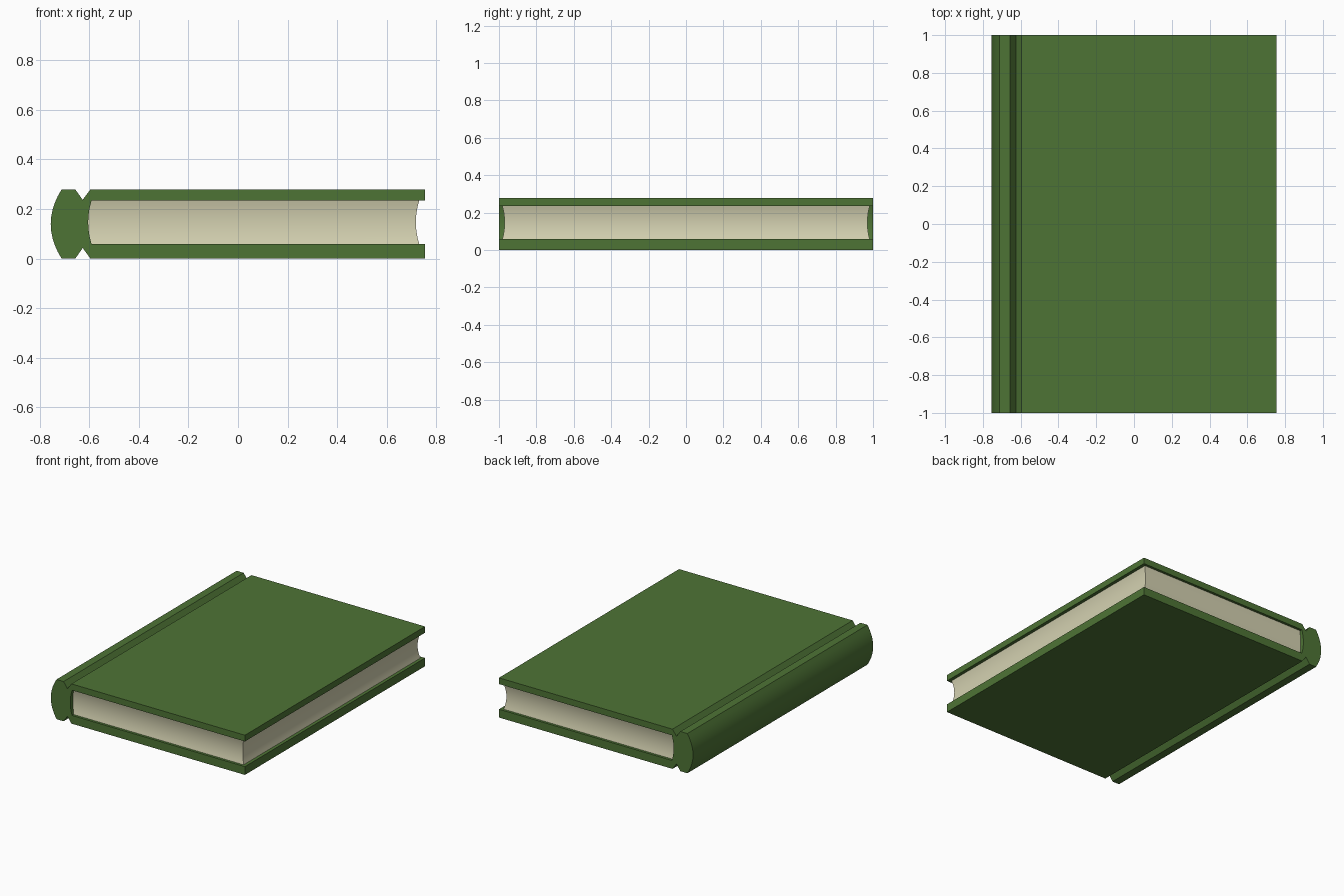
import bpy, bmesh, math

if "Cube" in bpy.data.objects:
    bpy.data.objects.remove(bpy.data.objects["Cube"])


def material(name, rgb):
    m = bpy.data.materials.new(name)
    m.diffuse_color = (*rgb, 1)
    m.use_nodes = True
    m.node_tree.nodes["Principled BSDF"].inputs["Base Color"].default_value = m.diffuse_color
    return m


def finish(name, bm, mat):
    bmesh.ops.recalc_face_normals(bm, faces=bm.faces)
    me = bpy.data.meshes.new(name)
    bm.to_mesh(me)
    bm.free()
    me.materials.append(mat)
    ob = bpy.data.objects.new(name, me)
    bpy.context.collection.objects.link(ob)
    bpy.ops.object.select_all(action='DESELECT')
    ob.select_set(True)
    bpy.context.view_layer.objects.active = ob
    bpy.ops.object.shade_smooth_by_angle(angle=math.radians(30))


green = material("cover green", (0.076, 0.174, 0.036))
cream = material("page cream", (0.66, 0.64, 0.44))

TOP, LOW, HIGH, N = 0.279, 0.058, 0.235, 10


def bow(t):
    """Arc bulge: 0 at both ends, 1 in the middle."""
    return 1 - (2 * t - 1) ** 2


steps = [i / N for i in range(N + 1)]

# Cover: boards, hinge grooves and rounded spine as one extruded profile
profile = [(0.754, 0), (-0.595, 0), (-0.626, 0.043), (-0.656, 0)]
profile += [(-0.711 - 0.044 * bow(t), TOP * t) for t in steps]
profile += [(-0.656, TOP), (-0.626, 0.237), (-0.595, TOP), (0.754, TOP), (0.754, HIGH)]
profile += [(-0.590 - 0.014 * bow(t), HIGH + (LOW - HIGH) * t) for t in steps]
profile += [(0.754, LOW)]

bm = bmesh.new()
face = bm.faces.new([bm.verts.new((x, -1, z)) for x, z in profile])
ext = bmesh.ops.extrude_face_region(bm, geom=[face])
bmesh.ops.translate(bm, vec=(0, 2, 0),
                    verts=[v for v in ext["geom"] if isinstance(v, bmesh.types.BMVert)])
finish("cover", bm, green)

# Page block: stacked rectangles, hollowed on three sides, rounded at the spine
bm = bmesh.new()
rings = []
for t in steps:
    b = bow(t)
    z = LOW + (HIGH - LOW) * t
    left, right, half = -0.590 - 0.014 * b, 0.731 - 0.014 * b, 0.982 - 0.012 * b
    rings.append([bm.verts.new((x, y, z)) for x, y in
                  ((left, -half), (right, -half), (right, half), (left, half))])
for a, b in zip(rings, rings[1:]):
    for i in range(4):
        j = (i + 1) % 4
        bm.faces.new((a[i], a[j], b[j], b[i]))
bm.faces.new(rings[0])
bm.faces.new(rings[-1])
finish("pages", bm, cream)
